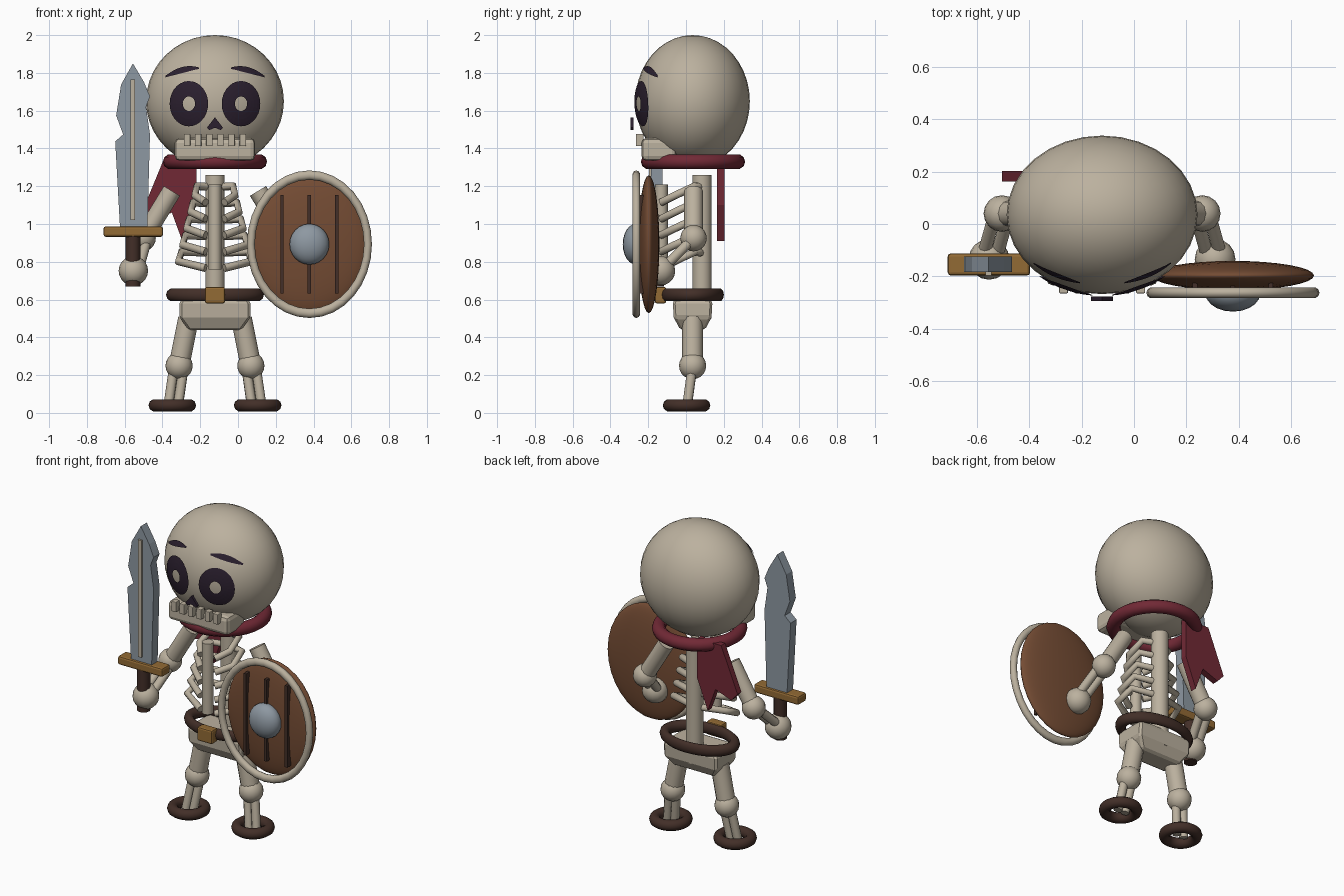
import bpy, bmesh, math
from mathutils import Vector

if "Cube" in bpy.data.objects:
    bpy.data.objects.remove(bpy.data.objects["Cube"])

CX = -0.122   # body centre line
CY = 0.035


def material(name, rgb):
    m = bpy.data.materials.new(name)
    m.diffuse_color = (*rgb, 1)
    m.use_nodes = True
    m.node_tree.nodes["Principled BSDF"].inputs["Base Color"].default_value = m.diffuse_color
    return m


BONE = material("bone", (0.50, 0.44, 0.345))
DARK = material("dark_socket", (0.024, 0.014, 0.028))
RED = material("scarf_red", (0.165, 0.022, 0.036))
STEEL = material("steel", (0.27, 0.315, 0.36))
WOOD = material("wood", (0.175, 0.072, 0.034))
LEATHER = material("dark_leather", (0.055, 0.028, 0.021))
GOLD = material("brass", (0.29, 0.145, 0.035))


def finish(ob, name, mat, smooth=True):
    ob.name = name
    ob.data.materials.append(mat)
    if smooth:
        ob.data.shade_smooth()
        bpy.ops.object.select_all(action='DESELECT')
        ob.select_set(True)
        bpy.context.view_layer.objects.active = ob
        bpy.ops.object.shade_smooth_by_angle(angle=math.radians(40))
    return ob


def mesh(name, verts, faces, mat):
    me = bpy.data.meshes.new(name)
    me.from_pydata(verts, [], faces)
    bm = bmesh.new()
    bm.from_mesh(me)
    bmesh.ops.recalc_face_normals(bm, faces=bm.faces)
    bm.to_mesh(me)
    bm.free()
    ob = bpy.data.objects.new(name, me)
    bpy.context.collection.objects.link(ob)
    return finish(ob, name, mat, False)


def ball(name, loc, size, mat, seg=16, rings=10):
    bpy.ops.mesh.primitive_uv_sphere_add(segments=seg, ring_count=rings, location=loc)
    ob = bpy.context.object
    ob.scale = size if isinstance(size, tuple) else (size,) * 3
    return finish(ob, name, mat)


def rod(name, a, b, r, mat, sides=12):
    a, b = Vector(a), Vector(b)
    bpy.ops.mesh.primitive_cylinder_add(vertices=sides, radius=r, depth=(b - a).length,
                                        location=(a + b) / 2)
    ob = bpy.context.object
    ob.rotation_euler = (b - a).to_track_quat('Z', 'Y').to_euler()
    return finish(ob, name, mat)


def box(name, lo, hi, mat, bevel=0.0):
    bpy.ops.mesh.primitive_cube_add(size=1, location=[(a + b) / 2 for a, b in zip(lo, hi)])
    ob = bpy.context.object
    for v in ob.data.vertices:
        v.co = [c * (b - a) for c, a, b in zip(v.co, lo, hi)]
    if bevel:
        m = ob.modifiers.new("bevel", 'BEVEL')
        m.width, m.segments = bevel, 2
    return finish(ob, name, mat, False)


def ring(name, loc, major, minor, mat, scale=(1, 1, 1), rot=(0, 0, 0)):
    bpy.ops.mesh.primitive_torus_add(location=loc, rotation=rot, major_radius=major,
                                     minor_radius=minor, major_segments=32, minor_segments=10)
    ob = bpy.context.object
    ob.scale = scale
    return finish(ob, name, mat)


def plate(name, outline, y0, y1, mat):
    """Extrude an x-z outline between two y values."""
    n = len(outline)
    verts = [(x, y, z) for y in (y0, y1) for x, z in outline]
    faces = [tuple(range(n)), tuple(range(n, 2 * n))]
    faces += [(i, (i + 1) % n, n + (i + 1) % n, n + i) for i in range(n)]
    return mesh(name, verts, faces, mat)


# Skull
SK, SR = Vector((CX, CY, 1.65)), Vector((0.365, 0.303, 0.35))
ball("skull", SK, tuple(SR), BONE, 32, 20)


def on_skull(x, z, lift=0.007):
    q = 1 - ((x - SK.x) / SR.x) ** 2 - ((z - SK.z) / SR.z) ** 2
    return (x, SK.y - SR.y * math.sqrt(max(q, 0)) - lift, z)


def skin_patch(name, rows):
    """Strip of quads wrapped on the front of the skull."""
    n = len(rows[0])
    verts = [on_skull(x, z) for r in rows for x, z in r]
    faces = [(j * n + i, j * n + i + 1, (j + 1) * n + i + 1, (j + 1) * n + i)
             for j in range(len(rows) - 1) for i in range(n - 1)]
    ob = mesh(name, verts, faces, DARK)
    bm = bmesh.new()
    bm.from_mesh(ob.data)
    bm.normal_update()
    if sum(f.normal.y for f in bm.faces) > 0:
        bmesh.ops.reverse_faces(bm, faces=bm.faces)
    bm.to_mesh(ob.data)
    bm.free()


# Eye sockets with bright centres, and tapering brows
for s in (-1, 1):
    ex = CX + s * 0.138
    skin_patch("eye_socket", [[(ex + f * 0.102 * math.cos(t * math.pi / 14),
                                1.637 + f * 0.12 * math.sin(t * math.pi / 14))
                               for t in range(29)] for f in (0.32, 0.5, 0.68, 0.84, 1)])
    rows = []
    for k in (-1, 0, 1):
        rows.append([])
        for i in range(11):
            t = i / 10
            mid = 1.825 - 0.045 * t + 0.05 * t * (1 - t)
            rows[-1].append((CX + s * (0.085 + 0.178 * t),
                             mid + k * 0.016 * math.sin(math.pi * (0.08 + 0.84 * t))))
    skin_patch("brow", rows)

# Nose
plate("nose", [(CX, 1.565), (CX - 0.042, 1.51), (CX - 0.03, 1.497), (CX, 1.51),
               (CX + 0.03, 1.497), (CX + 0.042, 1.51)], -0.295, -0.278, DARK)

# Jaw and teeth
box("jaw", (CX - 0.213, -0.235, 1.335), (CX + 0.213, -0.05, 1.455), BONE, 0.025)
for i in range(6):
    x = CX + (i - 2.5) * 0.059
    box("tooth", (x - 0.017, -0.265, 1.412), (x + 0.017, -0.225, 1.477), BONE, 0.004)

# Scarf and its forked tail
ring("scarf", (CX, 0.037, 1.33), 0.236, 0.04, RED)
plate("scarf_tail", [(-0.39, 1.35), (-0.22, 1.35), (-0.22, 1.1), (-0.295, 0.91), (-0.35, 1.06),
                     (-0.46, 1.02), (-0.505, 1.07)], 0.163, 0.203, RED)

# Spine, breastbone and ribs
rod("spine", (CX, 0.085, 0.5), (CX, 0.085, 1.26), 0.051, BONE, 14)
rod("breastbone", (CX, -0.13, 0.76), (CX, -0.13, 1.21), 0.034, BONE)
for i in range(5):
    z, w = 1.195 - 0.087 * i, 0.105 + 0.022 * i
    for s in (-1, 1):
        path = [(0, 0.085, z), (w * 0.92, 0.045, z + 0.005), (w, -0.06, z - 0.045),
                (0.05, -0.13, z - 0.08)]
        cu = bpy.data.curves.new("rib", 'CURVE')
        cu.dimensions, cu.bevel_depth, cu.bevel_resolution = '3D', 0.021, 2
        cu.use_fill_caps = True
        sp = cu.splines.new('POLY')
        sp.points.add(3)
        for p, (x, y, zz) in zip(sp.points, path):
            p.co = (CX + s * x, y, zz, 1)
        ob = bpy.data.objects.new("rib", cu)
        bpy.context.collection.objects.link(ob)
        cu.materials.append(BONE)

# Pelvis: lofted rectangle sections
secs = [(0.14, 0.065, 0.44), (0.188, 0.1, 0.505), (0.188, 0.105, 0.59), (0.165, 0.09, 0.61)]
pv = [(CX + a * hx, CY + b * hy, z) for hx, hy, z in secs
      for a, b in ((-1, -1), (1, -1), (1, 1), (-1, 1))]
pf = [(4 * j + i, 4 * j + (i + 1) % 4, 4 * j + 4 + (i + 1) % 4, 4 * j + 4 + i)
      for j in range(3) for i in range(4)]
pelvis = mesh("pelvis", pv, pf + [(0, 1, 2, 3), (12, 13, 14, 15)], BONE)
bev = pelvis.modifiers.new("bevel", 'BEVEL')
bev.width = 0.012

# Belt and buckle
ring("belt", (CX, CY, 0.625), 0.224, 0.035, LEATHER, (1, 0.64, 1))
box("buckle", (CX - 0.053, -0.165, 0.58), (CX + 0.053, -0.105, 0.667), GOLD, 0.01)

# Limbs on both sides
for s in (-1, 1):
    def P(x, y, z):
        return (CX + s * x, y, z)
    rod("upper_arm", P(0.228, 0.04, 1.175), P(0.38, 0.04, 0.925), 0.05, BONE)
    ball("elbow", P(0.383, 0.04, 0.925), 0.07, BONE)
    ball("hand", P(0.432, -0.135, 0.752), 0.078, BONE)
    rod("thigh", P(0.14, CY, 0.5), P(0.19, CY, 0.25), 0.055, BONE)
    ball("knee", P(0.19, CY, 0.25), 0.072, BONE)
    for d in (-0.026, 0.026):
        rod("forearm_bone", P(0.383 + d, 0.04, 0.925), P(0.432 + d, -0.135, 0.752), 0.026, BONE, 10)
        rod("shin_bone", P(0.19 + d, CY, 0.25), P(0.222 + d, 0.005, 0.03), 0.026, BONE, 10)
    ring("foot_ring", P(0.226, 0.003, 0.04), 0.093, 0.033, LEATHER)

# Sword
plate("sword_blade", [(-0.624, 0.97), (-0.65, 1.437), (-0.608, 1.474), (-0.645, 1.574),
                      (-0.619, 1.738), (-0.556, 1.85), (-0.497, 1.75), (-0.466, 1.675),
                      (-0.487, 1.62), (-0.466, 1.474), (-0.48, 0.97)], -0.184, -0.124, STEEL)
box("blade_ridge", (-0.568, -0.196, 1.02), (-0.544, -0.18, 1.765), BONE)
box("sword_guard", (-0.712, -0.197, 0.932), (-0.397, -0.112, 0.987), GOLD, 0.012)
rod("sword_grip", (-0.556, -0.155, 0.67), (-0.556, -0.155, 0.95), 0.039, LEATHER)

# Shield
SX, SZ = 0.378, 0.893
ball("shield_board", (SX, -0.197, SZ), (0.31, 0.056, 0.365), WOOD, 32, 16)
ring("shield_rim", (SX, -0.263, SZ), 0.31, 0.021, BONE, (1, 1.18, 1), (math.pi / 2, 0, 0))
ball("shield_boss", (SX, -0.265, SZ), (0.105, 0.07, 0.108), STEEL, 20, 12)
for d in (-0.145, 0, 0.145):
    box("shield_groove", (SX + d - 0.009, -0.264, SZ - 0.26), (SX + d + 0.009, -0.222, SZ + 0.26), LEATHER)
